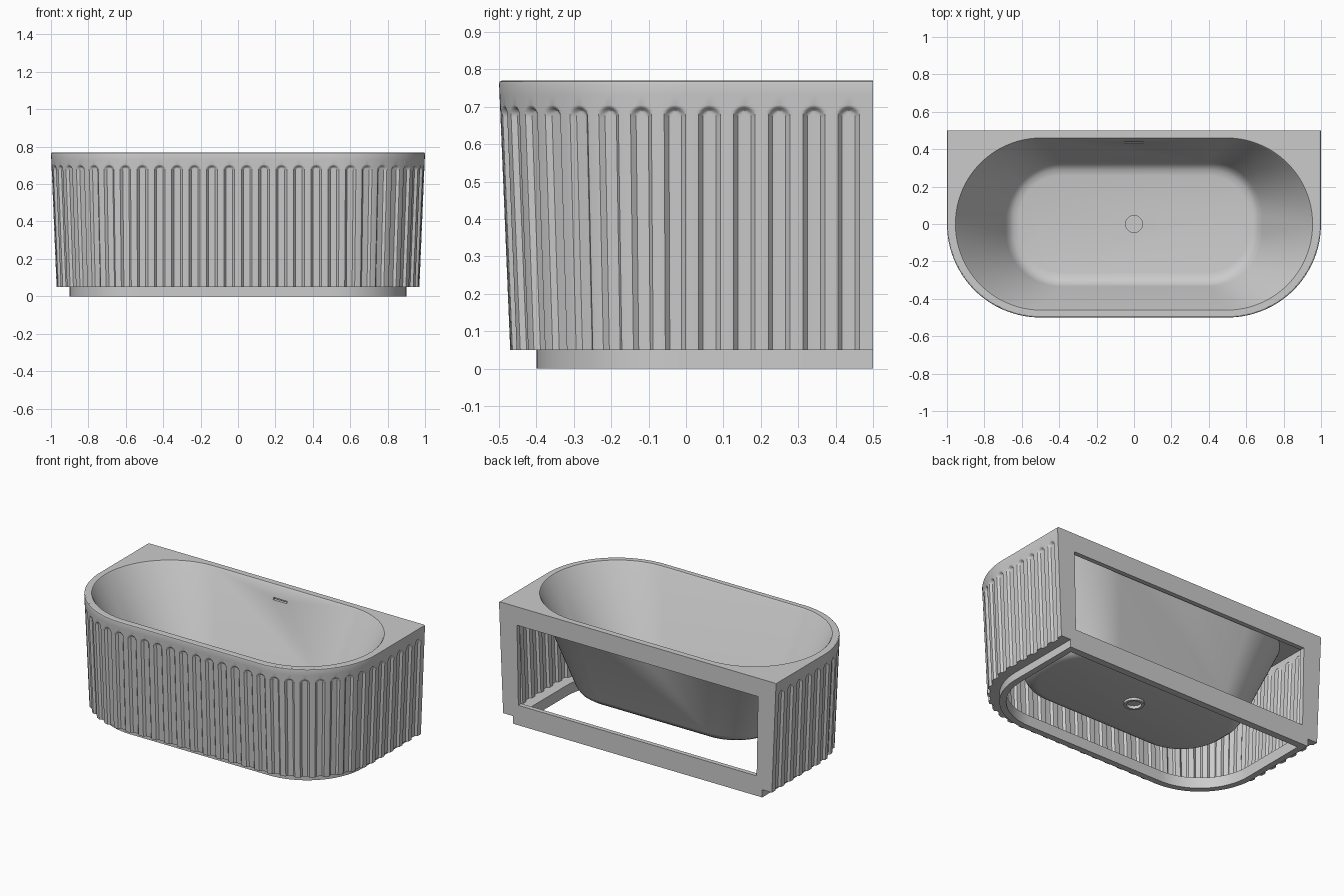
import bpy, bmesh
from math import pi, sin, cos, radians

if "Cube" in bpy.data.objects:
    bpy.data.objects.remove(bpy.data.objects["Cube"])

H = 0.77                                   # overall height
ARC = pi * 0.25                            # quarter arc length at radius 0.5
LENGTH = 2 * 0.5 + 2 * ARC + 1.0           # side + arc + front + arc + side
FLUTES, FIRST = 38, 0.065
PITCH = (LENGTH - 2 * FIRST) / (FLUTES - 1)


def finish(name, bm, smooth=True):
    bmesh.ops.recalc_face_normals(bm, faces=bm.faces[:])
    me = bpy.data.meshes.new(name)
    bm.to_mesh(me)
    bm.free()
    ob = bpy.data.objects.new(name, me)
    bpy.context.collection.objects.link(ob)
    select(ob)
    if smooth:
        bpy.ops.object.shade_smooth_by_angle(angle=radians(35))
    return ob


def select(ob):
    bpy.ops.object.select_all(action='DESELECT')
    ob.select_set(True)
    bpy.context.view_layer.objects.active = ob


def d_point(s, r):
    """Point on the D-shaped plan at path length s, for corner radius r."""
    flip = 1
    if s > LENGTH / 2:
        s, flip = LENGTH - s, -1
    if s <= 0.5:
        x, y = -(0.5 + r), 0.5 - s
    elif s <= 0.5 + ARC:
        a = (s - 0.5) / 0.5
        x, y = -0.5 - r * cos(a), -r * sin(a)
    else:
        x, y = -0.5 + (s - 0.5 - ARC), -r
    return flip * x, y


def d_outline(r, back):
    """Closed D outline with its straight side at y = back."""
    pts = [d_point(0.5 + 2 * ARC * 0.5 * i / 24 * 1.0, r) for i in range(25)]
    left = [(-0.5 - r, back)] + pts
    return left + [(-x, y) for x, y in reversed(left)]


def oval(a, b, r, n=24):
    """Rounded rectangle, half sizes a and b, corner radius r."""
    pts = []
    for q, (sx, sy) in enumerate(((1, 1), (-1, 1), (-1, -1), (1, -1))):
        for i in range(n + 1):
            t = (q + i / n) * pi / 2
            # tiny gap keeps the two ends of a full half circle apart
            pts.append((sx * (a - r) + r * cos(t), sy * (b - r + 0.0005) + r * sin(t)))
    return pts


def plate(name, loops, thickness, loc, upright=False):
    """Flat plate with holes, from a filled 2D curve."""
    cu = bpy.data.curves.new(name, 'CURVE')
    cu.dimensions, cu.fill_mode, cu.extrude = '2D', 'BOTH', thickness / 2
    for pts in loops:
        sp = cu.splines.new('POLY')
        sp.points.add(len(pts) - 1)
        for p, (x, y) in zip(sp.points, pts):
            p.co = (x, y, 0, 1)
        sp.use_cyclic_u = True
    ob = bpy.data.objects.new(name, cu)
    bpy.context.collection.objects.link(ob)
    ob.location = loc
    if upright:
        ob.rotation_euler.x = pi / 2
    select(ob)
    bpy.ops.object.convert(target='MESH')
    ob = bpy.context.object
    bm = bmesh.new()
    bm.from_mesh(ob.data)
    bmesh.ops.remove_doubles(bm, verts=bm.verts[:], dist=1e-5)
    bmesh.ops.recalc_face_normals(bm, faces=bm.faces[:])
    bm.to_mesh(ob.data)
    bm.free()
    bpy.ops.object.shade_smooth_by_angle(angle=radians(35))
    return ob


def groove(s, z, depth=0.015, half=0.031, edge=0.015, top=0.703):
    """Depth of the round-topped flute at path length s and height z."""
    k = min(max(round((s - FIRST) / PITCH), 0), FLUTES - 1)
    ds, dz = s - FIRST - k * PITCH, max(0, z - (top - half))
    t = min(max((half - (ds * ds + dz * dz) ** 0.5) / edge, 0), 1)
    return depth * t * t * (3 - 2 * t)


def ring_faces(bm, a, b, closed=True):
    n = len(a)
    for i in range(n if closed else n - 1):
        j = (i + 1) % n
        bm.faces.new((a[i], a[j], b[j], b[i]))


# fluted outer shell: D path swept over rows of (inset, height)
heights = [0.05, 0.06, 0.2, 0.35, 0.5, 0.64] + [0.664 + 0.004 * i for i in range(11)] + [0.73]
rows = [(0, z) for z in heights] + [(0, 0.76), (0.002, 0.767), (0.008, H), (0.03, 0.765)]
rows += [(0.03, z) for z in reversed(heights)]
start = FIRST - PITCH / 2
path = [0] + [start + PITCH * i / 16 for i in range(FLUTES * 16 + 1)] + [LENGTH]
bm = bmesh.new()
grid = []
for inset, z in rows:
    r0 = 0.5 - 0.03 * (H - z) / 0.72 - inset
    grid.append([bm.verts.new((*d_point(s, r0 - groove(s, z)), z)) for s in path])
for i, row in enumerate(grid):
    ring_faces(bm, row, grid[(i + 1) % len(grid)], closed=False)
for end in (0, -1):
    bm.faces.new([row[end] for row in grid])
finish("fluted_shell", bm)

# flat rim deck with the oval opening
plate("rim_deck", [d_outline(0.492, 0.5), oval(0.955, 0.46, 0.46)], 0.03, (0, 0, H - 0.015))

# open back frame
frame = [(-0.9, 0), (0.9, 0), (0.9, 0.05), (0.942, 0.05), (0.97, 0.745),
         (-0.97, 0.745), (-0.942, 0.05), (-0.9, 0.05)]
opening = [(-0.86, 0.13), (0.86, 0.13), (0.87, 0.65), (-0.87, 0.65)]
plate("back_frame", [frame, opening], 0.03, (0, 0.485, 0), upright=True)

# recessed plinth ring and the ledge joining it to the shell
plate("plinth", [d_outline(0.4, 0.471), d_outline(0.36, 0.455)], 0.05, (0, 0, 0.025))
plate("base_ledge", [d_outline(0.445, 0.471), d_outline(0.36, 0.455)], 0.02, (0, 0, 0.06))

# basin: lofted ovals, inside then underside
inside = [(H, 0.955, 0.46, 0.46), (0.762, 0.948, 0.453, 0.453), (0.25, 0.685, 0.333, 0.29),
          (0.222, 0.665, 0.313, 0.27), (0.206, 0.642, 0.29, 0.247), (0.2, 0.61, 0.258, 0.215)]
outside = [(z - 0.02, a + 0.015, b + 0.015, r + 0.015) for z, a, b, r in inside]
bm = bmesh.new()
sides = []
for profile in (inside, outside):
    rings = [[bm.verts.new((x, y, z)) for x, y in oval(a, b, r)] for z, a, b, r in profile]
    for lo, hi in zip(rings, rings[1:]):
        ring_faces(bm, lo, hi)
    bm.faces.new(rings[-1])
    sides.append(rings[0])
ring_faces(bm, *sides)
basin = finish("basin", bm, smooth=False)


def cut(target, cutter):
    mod = target.modifiers.new("cut", 'BOOLEAN')
    mod.operation, mod.solver, mod.object = 'DIFFERENCE', 'EXACT', cutter
    select(target)
    bpy.ops.object.modifier_apply(modifier=mod.name)
    bpy.data.objects.remove(cutter)


# drain hole and overflow slot
bpy.ops.mesh.primitive_cylinder_add(vertices=32, radius=0.045, depth=0.1, location=(0, 0, 0.19))
cut(basin, bpy.context.object)
bpy.ops.mesh.primitive_cube_add(size=1, location=(0, 0.44, 0.686))
bpy.context.object.scale = (0.1, 0.1, 0.014)
cut(basin, bpy.context.object)
select(basin)
bpy.ops.object.shade_smooth_by_angle(angle=radians(35))

# drain collar below the floor, closed by a recessed disc
circle = lambda r: [(r * cos(i * pi / 16), r * sin(i * pi / 16)) for i in range(32)]
plate("drain_collar", [circle(0.06), circle(0.044)], 0.025, (0, 0, 0.1775))
plate("drain_disc", [circle(0.045)], 0.006, (0, 0, 0.188))
